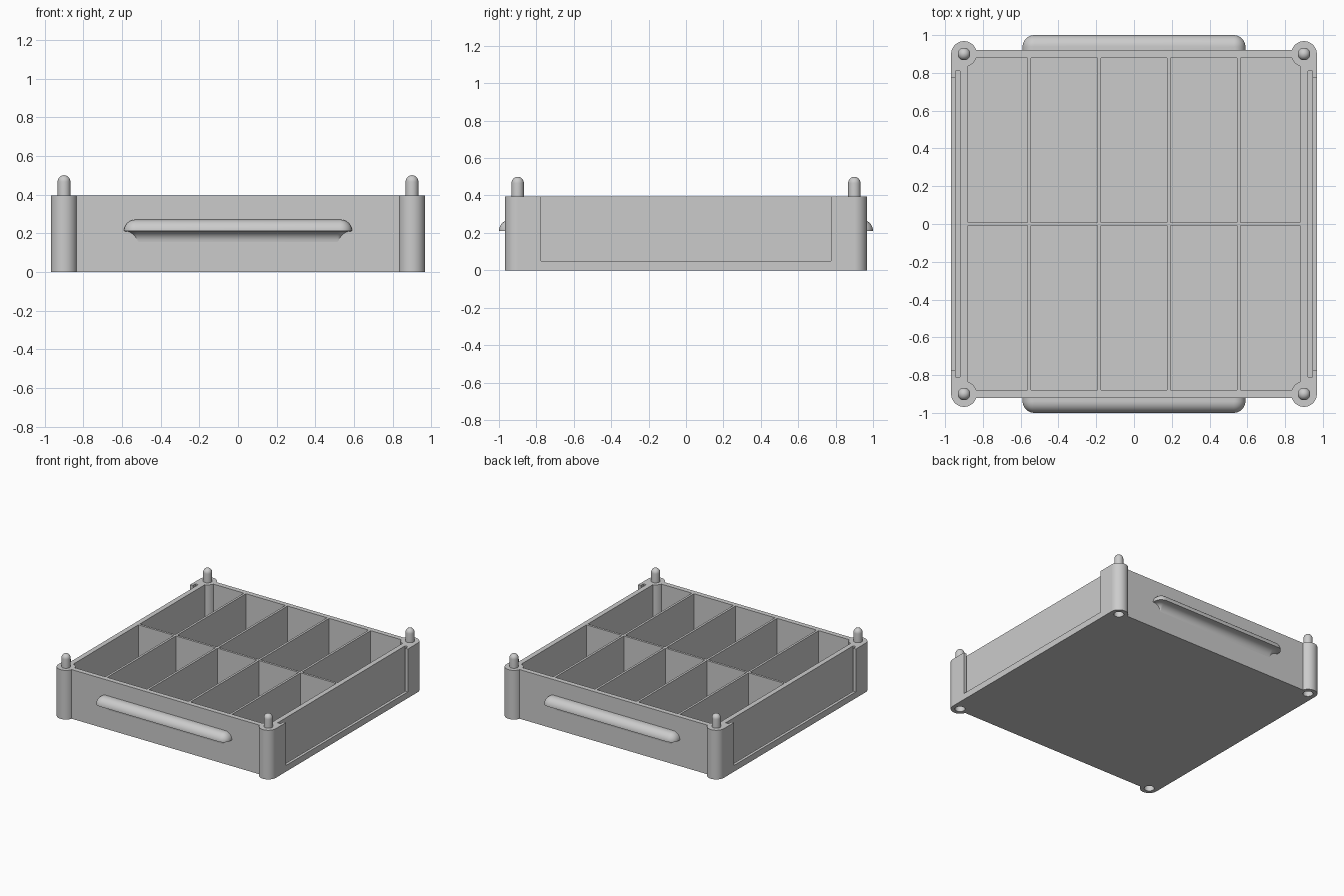
import bpy, bmesh
from math import sin, cos, pi, radians

cube = bpy.data.objects.get("Cube")
if cube:
    bpy.data.objects.remove(cube)

grey = bpy.data.materials.new("plain grey")
grey.use_nodes = True
grey.diffuse_color = (0.6, 0.6, 0.6, 1)
grey.node_tree.nodes["Principled BSDF"].inputs["Base Color"].default_value = (0.6, 0.6, 0.6, 1)

TOP = 0.395            # rim height
POST, POST_R = 0.9, 0.068
WALL_X, WALL_Y = 0.968, 0.92
INNER = 0.88
FLOOR = 0.04


def loft(bm, rings):
    """Skin a stack of equal-length point rings and cap both ends."""
    loops = [[bm.verts.new(p) for p in ring] for ring in rings]
    n = len(loops[0])
    for low, high in zip(loops, loops[1:]):
        for i in range(n):
            j = (i + 1) % n
            bm.faces.new((low[i], low[j], high[j], high[i]))
    bm.faces.new(loops[0][::-1])
    bm.faces.new(loops[-1])


def prism(bm, pts, z0, z1):
    loft(bm, [[(x, y, z) for x, y in pts] for z in (z0, z1)])


def box(x0, x1, y0, y1):
    return [(x0, y0), (x1, y0), (x1, y1), (x0, y1)]


def arc(cx, cy, r, a0, a1, n):
    return [(cx + r * cos(radians(a0 + (a1 - a0) * i / n)),
             cy + r * sin(radians(a0 + (a1 - a0) * i / n))) for i in range(n + 1)]


def mirrored(pts, sx, sy):
    out = [(x * sx, y * sy) for x, y in pts]
    return out if sx * sy > 0 else out[::-1]


def finish(bm, name, smooth=True):
    bmesh.ops.recalc_face_normals(bm, faces=bm.faces)
    mesh = bpy.data.meshes.new(name)
    bm.to_mesh(mesh)
    bm.free()
    mesh.materials.append(grey)
    obj = bpy.data.objects.new(name, mesh)
    bpy.context.collection.objects.link(obj)
    if smooth:
        shade(obj)
    return obj


def activate(obj):
    bpy.ops.object.select_all(action='DESELECT')
    obj.select_set(True)
    bpy.context.view_layer.objects.active = obj


def shade(obj):
    activate(obj)
    bpy.ops.object.shade_smooth_by_angle(angle=radians(35))


def cut(obj, cutter):
    mod = obj.modifiers.new("cut", 'BOOLEAN')
    mod.operation, mod.solver, mod.object = 'DIFFERENCE', 'EXACT', cutter
    activate(obj)
    bpy.ops.object.modifier_apply(modifier=mod.name)
    bpy.data.objects.remove(cutter)


CORNERS = [(1, 1), (-1, 1), (-1, -1), (1, -1)]

# Tray block with rounded corner posts in its outline
outline = []
for sx, sy in CORNERS:
    outline += mirrored(arc(POST, POST, POST_R, 0, 162.9, 20), sx, sy)
bm = bmesh.new()
prism(bm, outline, 0, TOP)
tray = finish(bm, "tray", False)

# Compartments: two rows of five, with the posts bulging into the end ones
bm = bmesh.new()
edges = [-INNER, -0.555, -0.185, 0.185, 0.555, INNER]
for sy in (-1, 1):
    for i in range(1, 4):
        prism(bm, mirrored(box(edges[i] + 0.009, edges[i + 1] - 0.009, 0.009, INNER), 1, sy),
              FLOOR, 0.5)
    for sx in (-1, 1):
        end = [(0.564, INNER), (0.564, 0.009), (INNER, 0.009)]
        end += arc(POST, POST, POST_R, 252.9, 197.1, 8)
        prism(bm, mirrored(end, sx, sy), FLOOR, 0.5)

# Sockets under the posts, and label slots in the side walls
for sx, sy in CORNERS:
    prism(bm, arc(sx * POST, sy * POST, 0.037, 0, 345, 23), -0.1, 0.12)
for sx in (-1, 1):
    prism(bm, mirrored(box(0.92, 0.945, -0.81, 0.81), sx, 1), 0.02, 0.5)
cut(tray, finish(bm, "slot_cutter", False))

# Windows that open the label slots to the outside
bm = bmesh.new()
for sx in (-1, 1):
    prism(bm, mirrored(box(0.93, 1.1, -0.775, 0.775), sx, 1), 0.05, 0.5)
cut(tray, finish(bm, "window_cutter", False))
shade(tray)
weighted = tray.modifiers.new("even_normals", 'WEIGHTED_NORMAL')
weighted.keep_sharp = True

# Round-topped stacking pins
for sx, sy in CORNERS:
    profile = [(0.033, 0.38)] + [(0.033 * cos(a), 0.466 + 0.034 * sin(a))
                                 for a in (pi / 2 * k / 8.2 for k in range(9))]
    bm = bmesh.new()
    loft(bm, [[(x, y, z) for x, y in arc(sx * POST, sy * POST, r, 0, 345, 23)]
              for r, z in profile])
    side = "left" if sx > 0 else "right"
    finish(bm, ("front_" if sy < 0 else "back_") + side + "_pin")


# Handles: rounded grip above, concave fillet below
def grip_ring(half, depth, r, z, sy):
    pts = [(half, 0.9)] + arc(half - r, depth - r, r, 0, 90, 8)
    pts += [(-x, y) for x, y in pts[::-1]]
    return [(x, y * sy, z) for x, y in pts]


for name, sy in (("front_handle", -1), ("back_handle", 1)):
    rings = []
    for k in range(9):
        a = pi / 2 * k / 8
        depth = 0.975 - 0.055 * cos(a)
        rings.append(grip_ring(0.585 - 0.055 * cos(a), depth,
                               min(0.055, depth - 0.905), 0.155 + 0.055 * sin(a), sy))
    for k in range(11):
        a = pi / 2 * k / 10
        c = 0.06 * cos(a)
        rings.append(grip_ring(0.53 + c, 0.94 + c, c + 0.002, 0.21 + 0.06 * sin(a), sy))
    bm = bmesh.new()
    loft(bm, rings)
    finish(bm, name)
